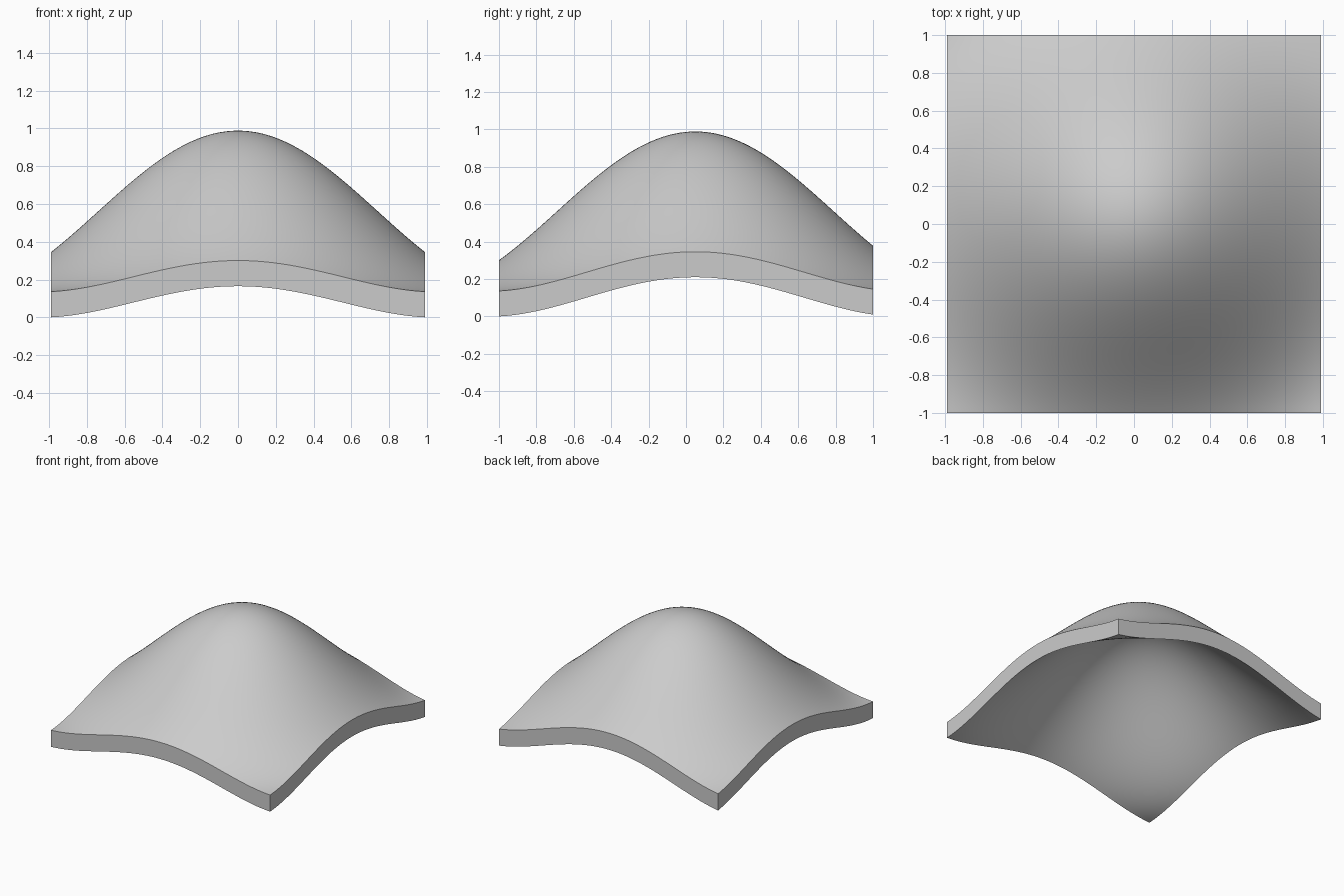
import bpy, bmesh, math

if "Cube" in bpy.data.objects:
    bpy.data.objects.remove(bpy.data.objects["Cube"])

HALF_X, HALF_Y = 0.99, 1.0
THICK = 0.136
PEAK_Y, RADIUS, RISE = 0.05, 1.48, 0.854


def height(x, y):
    # radial cosine swell, nearly flat at the corners
    r = math.hypot(x, y - PEAK_Y)
    return RISE * (1 + math.cos(math.pi * r / RADIUS)) / 2


# Domed square canopy: curved sheet extruded straight up
bm = bmesh.new()
bmesh.ops.create_grid(bm, x_segments=64, y_segments=64, size=1)
for v in bm.verts:
    v.co.x *= HALF_X
    v.co.y *= HALF_Y
    v.co.z = height(v.co.x, v.co.y)
low = min(v.co.z for v in bm.verts)
for v in bm.verts:
    v.co.z -= low

ext = bmesh.ops.extrude_face_region(bm, geom=bm.faces[:], use_keep_orig=True)
top = [g for g in ext["geom"] if isinstance(g, bmesh.types.BMVert)]
bmesh.ops.translate(bm, vec=(0, 0, THICK), verts=top)
bmesh.ops.recalc_face_normals(bm, faces=bm.faces[:])

mesh = bpy.data.meshes.new("domed_canopy")
bm.to_mesh(mesh)
bm.free()
canopy = bpy.data.objects.new("domed_canopy", mesh)
bpy.context.collection.objects.link(canopy)

# Smooth faces, crisp rim
bpy.context.view_layer.objects.active = canopy
canopy.select_set(True)
bpy.ops.object.shade_smooth_by_angle(angle=math.radians(30))
